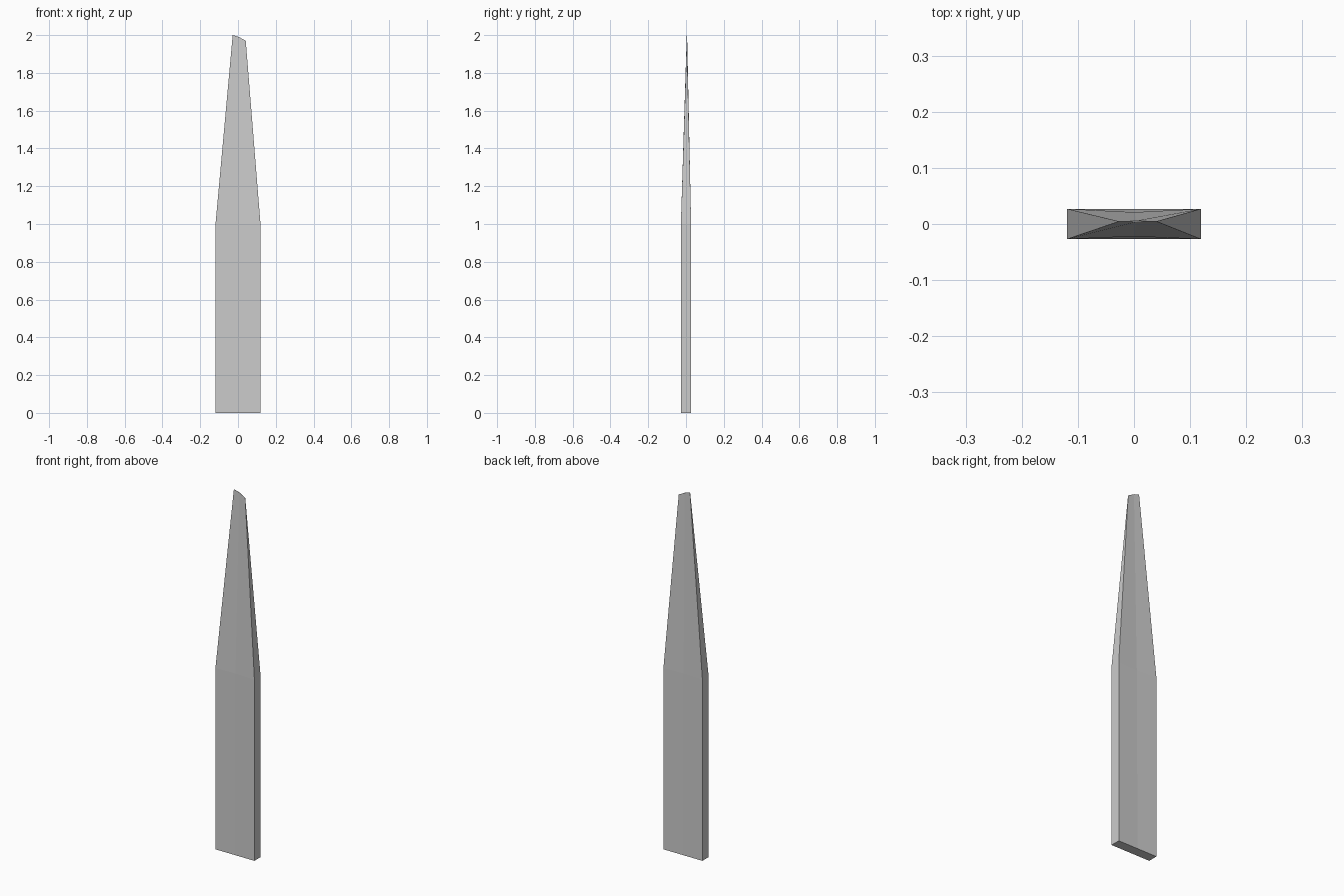
import bpy, bmesh

if "Cube" in bpy.data.objects:
    bpy.data.objects.remove(bpy.data.objects["Cube"])

# Each section: left, middle and right stations as (x, y_front, y_back, z)
sections = [
    # square-cut foot
    [(-0.119, -0.027, 0.027, 0), (0, -0.027, 0.027, 0), (0.119, -0.027, 0.027, 0)],
    # shoulder, slightly pinched in the middle
    [(-0.119, -0.027, 0.027, 1), (0, -0.022, 0.021, 1), (0.119, -0.027, 0.027, 1)],
    # thin slanted tip
    [(-0.028, 0.004, 0.005, 2), (0.005, 0.004, 0.006, 1.99), (0.041, 0.004, 0.005, 1.97)],
]

bm = bmesh.new()
rings = []
for s in sections:
    front = [bm.verts.new((x, yf, z)) for x, yf, yb, z in s]
    back = [bm.verts.new((x, yb, z)) for x, yf, yb, z in reversed(s)]
    rings.append(front + back)

# Side walls between neighbouring sections
for a, b in zip(rings, rings[1:]):
    for i in range(6):
        j = (i + 1) % 6
        bm.faces.new((a[i], a[j], b[j], b[i]))

# End caps
bm.faces.new(rings[0][::-1])
r = rings[-1]
bm.faces.new((r[0], r[1], r[4], r[5]))
bm.faces.new((r[1], r[2], r[3], r[4]))
bmesh.ops.recalc_face_normals(bm, faces=bm.faces)

mesh = bpy.data.meshes.new("tapered_plank")
bm.to_mesh(mesh)
bm.free()
plank = bpy.data.objects.new("tapered_plank", mesh)
bpy.context.collection.objects.link(plank)
